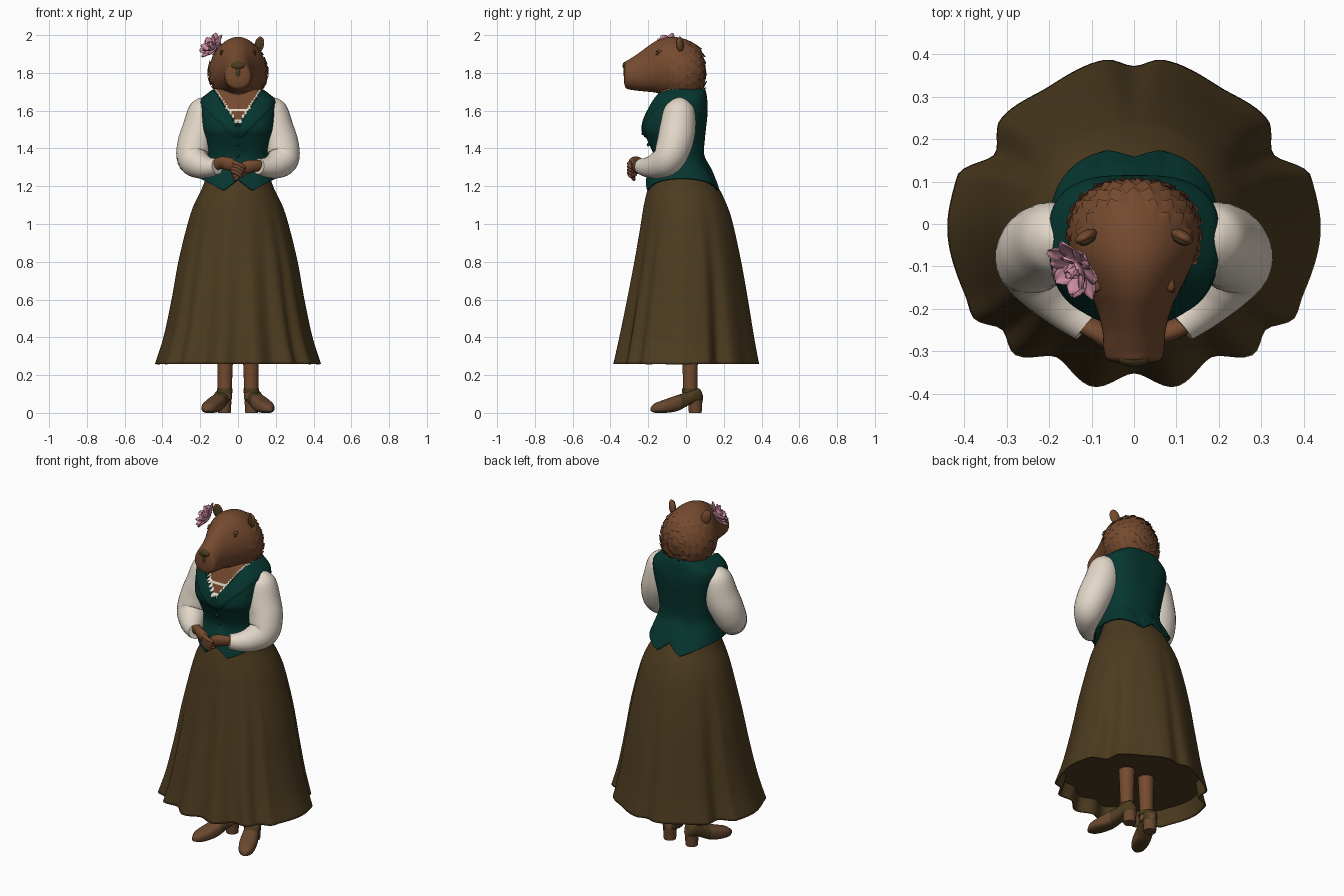
import bpy, bmesh, math, random
from mathutils import Vector, Matrix

if "Cube" in bpy.data.objects:
    bpy.data.objects.remove(bpy.data.objects["Cube"])

random.seed(4)


def material(name, rgb):
    m = bpy.data.materials.new(name)
    m.diffuse_color = (*rgb, 1)
    m.use_nodes = True
    m.node_tree.nodes["Principled BSDF"].inputs["Base Color"].default_value = m.diffuse_color
    return m


FUR = material("brown fur", (0.175, 0.068, 0.028))
GREEN = material("dark green cloth", (0.002, 0.037, 0.029))
OLIVE = material("olive cloth", (0.072, 0.044, 0.014))
CREAM = material("cream linen", (0.76, 0.68, 0.58))
PINK = material("pink petal", (0.62, 0.27, 0.36))
LEATHER = material("brown leather", (0.14, 0.064, 0.028))


def finish(bm, name, mats, angle=50):
    bmesh.ops.recalc_face_normals(bm, faces=bm.faces)
    me = bpy.data.meshes.new(name)
    bm.to_mesh(me)
    bm.free()
    ob = bpy.data.objects.new(name, me)
    bpy.context.collection.objects.link(ob)
    for m in mats:
        me.materials.append(m)
    bpy.ops.object.select_all(action='DESELECT')
    ob.select_set(True)
    bpy.context.view_layer.objects.active = ob
    bpy.ops.object.shade_smooth_by_angle(angle=math.radians(angle))
    return ob


def smooth(rows, n):
    """Catmull-Rom samples through rows of numbers, n per span."""
    out = []
    for i in range(len(rows) - 1):
        a, b, c, d = (rows[max(0, min(len(rows) - 1, k))] for k in (i - 1, i, i + 1, i + 2))
        for s in range(n):
            t = s / n
            out.append([0.5 * (2 * q + (r - p) * t + (2 * p - 5 * q + 4 * r - w) * t * t
                               + (3 * q - p - 3 * r + w) * t ** 3) for p, q, r, w in zip(a, b, c, d)])
    return out + [list(rows[-1])]


def loft(name, rings, mats, caps=True, rule=None, angle=50):
    bm = bmesh.new()
    vs = [[bm.verts.new(p) for p in r] for r in rings]
    n = len(rings[0])
    for a, b in zip(vs, vs[1:]):
        for i in range(n):
            f = bm.faces.new((a[i], a[(i + 1) % n], b[(i + 1) % n], b[i]))
            if rule:
                f.material_index = rule(f.calc_center_median())
    if caps:
        bm.faces.new(vs[0])
        bm.faces.new(vs[-1])
    return finish(bm, name, mats, angle)


def tube(name, pts, mat, n=20, steps=6, flat=1.0):
    """Sweep along points (x, y, z, radius)."""
    path = smooth(pts, steps)
    rings = []
    for i, p in enumerate(path):
        a, b = path[max(0, i - 1)], path[min(len(path) - 1, i + 1)]
        t = (Vector(b[:3]) - Vector(a[:3])).normalized()
        u = t.cross(Vector((0, 1, 0.3))).normalized()
        v = t.cross(u)
        rings.append([Vector(p[:3]) + p[3] * (u * math.cos(k * math.tau / n) + flat * v * math.sin(k * math.tau / n))
                      for k in range(n)])
    return loft(name, rings, [mat])


def ball(name, loc, size, mat, rot=None):
    bm = bmesh.new()
    bmesh.ops.create_uvsphere(bm, u_segments=20, v_segments=12, radius=1)
    m = Matrix.Translation(loc) @ (rot or Matrix()) @ Matrix.Diagonal((*size, 1))
    bmesh.ops.transform(bm, matrix=m, verts=bm.verts)
    return finish(bm, name, [mat])


def lookup(table, x, ease=True):
    for a, b in zip(table, table[1:]):
        if x <= b[0]:
            t = (x - a[0]) / (b[0] - a[0])
            t = t * t * (3 - 2 * t) if ease else t
            return a[1] + (b[1] - a[1]) * t
    return table[-1][1]


def sgnpow(v, e):
    return math.copysign(abs(v) ** e, v)


# skirt: oval top flowing into an irregular fluted hem (degrees from front, radius)
HEM = [(0, .352), (14.6, .396), (30, .363), (43, .417), (51, .398), (60, .439), (67, .432), (88, .44),
       (105, .432), (117, .367), (128, .40), (148, .381), (170, .393), (180, .372)]
# z, half width, front y, back y, fold strength
SKIRT = [(.26, .44, -.385, .385, 1), (.4, .395, -.355, .36, .8), (.6, .352, -.315, .328, .6),
         (.8, .316, -.277, .293, .4), (1.0, .267, -.242, .25, .15), (1.1, .234, -.224, .217, .05),
         (1.2, .186, -.198, .168, 0), (1.3, .155, -.155, .10, 0)]
rings = []
for z, w, yf, yb, k in smooth(SKIRT, 6):
    ring = []
    for i in range(160):
        th = i / 160 * math.tau
        px, py = .44 * math.sin(th), .385 * math.cos(th)
        h = lookup(HEM, math.degrees(abs(math.atan2(px, py))))
        f = 1 + (h / math.hypot(px, py) - 1) * k
        ring.append((w * math.sin(th) * f, (yf + yb) / 2 - (yb - yf) / 2 * math.cos(th) * f, z))
    rings.append(ring)
skirt = loft("skirt", rings, [OLIVE], caps=False)
mod = skirt.modifiers.new("thickness", 'SOLIDIFY')
mod.thickness = 0.008
mod.offset = -1
# lining that closes the skirt above the hem
loft("skirt_lining", [[(x * .975, y * .975, z + dz) for x, y, z in rings[4]] for dz in (0, .01)], [OLIVE])

# vest with the open neckline: z, half width, front y, back y
VEST = [(1.17, .20, -.213, .178), (1.24, .187, -.197, .147), (1.32, .172, -.172, .105), (1.38, .172, -.178, .095),
        (1.45, .184, -.208, .10), (1.5, .194, -.228, .105), (1.56, .2, -.217, .112), (1.62, .203, -.19, .115),
        (1.66, .196, -.17, .112), (1.69, .164, -.155, .108), (1.715, .125, -.135, .098), (1.72, .08, -.1, .07)]


def neck_gap(x, z):
    return abs(x) - max(0, z - 1.52) * .66 if z > 1.52 else 1


def vest_rule(p):
    g = neck_gap(p.x, p.z)
    if p.y > -.04 or g > 0:
        return 0
    return 1 if g > -.012 or 1.597 < p.z < 1.607 else 2


rings = []
for z, w, yf, yb in smooth(VEST, 10):
    ring = []
    boxy = max(0, min(1, (z - 1.45) / .15))
    for i in range(180):
        th = i / 180 * math.tau
        s, c = math.sin(th), math.cos(th)
        x = w * sgnpow(s, .8 - .15 * boxy)
        y = (yf + yb) / 2 - (yb - yf) / 2 * sgnpow(c, .85 - .07 * boxy)
        hem = lookup([(0, 1.235), (.075, 1.178), (.2, 1.24)], abs(x), False)
        zz = hem + (z - 1.17) * (1.4 - hem) / .23 if z < 1.4 else z
        if c < 0 and z < 1.3:         # pleat at the centre back of the peplum
            y -= .02 * max(0, 1 - abs(x) / .06) * (1.3 - z) / .13
        if c > 0.2 and z > 1.46:      # sunken neckline and raised lapels
            g = neck_gap(x, z)
            y += .012 if g < 0 else (-.008 if abs(x) < .02 + (z - 1.46) * 1.0 else 0)
        ring.append((x, y, zz))
    rings.append(ring)
vest = loft("vest", rings, [GREEN, CREAM, FUR], caps=False, rule=vest_rule)
mod = vest.modifiers.new("thickness", 'SOLIDIFY')
mod.thickness = 0.008
mod.offset = -1
for z, y in ((1.48, -.228), (1.42, -.2), (1.36, -.178), (1.3, -.182)):
    ball("vest_button", (0, y, z), (.009, .008, .009), GREEN)
tube("neck", [(0, -.02, 1.6, .09), (0, -.03, 1.68, .115), (0, -.03, 1.76, .12)], FUR, 28)

# head: y, half width, bottom z, top z
HEAD = smooth([(.098, .01, 1.78, 1.82), (.087, .085, 1.70, 1.90), (.05, .133, 1.665, 1.95), (0, .152, 1.66, 1.977),
               (-.06, .15, 1.665, 1.99), (-.11, .13, 1.68, 1.987), (-.16, .105, 1.695, 1.968),
               (-.2, .087, 1.70, 1.942), (-.25, .074, 1.705, 1.905), (-.3, .07, 1.712, 1.872),
               (-.32, .061, 1.722, 1.86), (-.328, .035, 1.75, 1.84)], 5)


def head_point(row, a):
    y, w, b, t = row
    return Vector((w * math.cos(a) * (1 - .14 * math.sin(a)), y, (b + t) / 2 + (t - b) / 2 * math.sin(a)))


loft("head", [[head_point(r, k * math.tau / 48) for k in range(48)] for r in HEAD], [FUR])

# broad, flat fur tufts lying on the cheeks and back of the head
bm = bmesh.new()
for j in (1, 3, 5, 8, 11, 14, 17, 20, 22):
    count = 8 + min(j, 10)
    for k in range(count):
        a = (k + .5 * (j % 2) + random.uniform(-.2, .2)) / count * math.tau
        p = head_point(HEAD[j], a)
        if p.y < -.03 and p.z > 1.83 or p.z > 1.95:
            continue
        n = (p - Vector((0, -.03, 1.82))).normalized()
        d = Vector((0, .4, -1))
        d = (d - n * d.dot(n)).normalized()
        s = n.cross(d)
        v = [bm.verts.new(q) for q in (p - s * .027 - n * .006, p + s * .027 - n * .006,
                                       p + n * .003 - d * .03, p + d * .02 + n * .008)]
        for f in ((0, 1, 2), (0, 2, 3), (2, 1, 3), (1, 0, 3)):
            bm.faces.new([v[q] for q in f])
finish(bm, "fur_tufts", [FUR], 75)

# nose and mouth line
ball("nose", (0, -.318, 1.838), (.038, .018, .022), OLIVE)
ball("nose_ridge", (0, -.325, 1.805), (.012, .007, .03), OLIVE)

for s in (-1, 1):
    # eyes, brows and ears
    ball("eye", (s * .088, -.15, 1.9), (.007, .014, .006), OLIVE, Matrix.Rotation(s * .4, 4, 'Z'))
    ball("brow", (s * .080, -.135, 1.914), (.013, .026, .008), FUR, Matrix.Rotation(s * .4, 4, 'Z'))
    tilt = Matrix.Rotation(s * -.5, 4, 'Z') @ Matrix.Rotation(s * .25, 4, 'Y')
    ball("ear", (s * .113, -.03, 1.95), (.027, .015, .043), FUR, tilt)
    ball("inner_ear", Vector((s * .113, -.03, 1.95)) + tilt @ Vector((0, -.01, .003)), (.02, .009, .034), OLIVE, tilt)

    # sleeve
    tube("sleeve", [(s * x, y, z, r) for x, y, z, r in (
        (.158, -.03, 1.665, .01), (.17, -.032, 1.64, .055), (.18, -.035, 1.60, .083), (.2, -.045, 1.5, .096),
        (.228, -.062, 1.42, .094), (.238, -.095, 1.345, .085), (.2, -.15, 1.31, .07), (.155, -.2, 1.3, .054),
        (.11, -.24, 1.305, .042))], CREAM, 28)

    # clasped hands
    lift = .016 if s < 0 else 0
    front = -.012 if s < 0 else .006
    tube("hand", [(s * .125, -.232, 1.308, .03), (s * .09, -.25, 1.308 + lift, .033),
                  (s * .05, -.265 + front, 1.302 + lift, .036), (s * .015, -.268 + front, 1.29 + lift, .028),
                  (s * .005, -.268 + front, 1.285 + lift, .008)], FUR, 16, 5, .7)
    for i in range(4):
        z = 1.312 + lift - i * .016
        tube("finger", [(s * .035, -.275 + front, z, .011), (s * .005, -.288 + front, z - .008, .012),
                        (-s * (.03 - i * .006), -.283 + front, z - .025, .010),
                        (-s * (.04 - i * .006), -.278 + front, z - .034, .003)], FUR, 10, 4)

    # leg
    tube("leg", [(s * .07, .022, .07, .037), (s * .069, .022, .2, .039), (s * .068, .02, .36, .045)], FUR, 20, 4)

    # shoe: distance from heel, half width, bottom z, top z
    turn = Matrix.Translation((s * .058, .083, 0)) @ Matrix.Rotation(s * .4, 4, 'Z')
    SHOE = smooth([(0, .018, .06, .10), (.02, .037, .056, .13), (.06, .043, .05, .125), (.1, .043, .03, .105),
                   (.15, .047, .008, .09), (.21, .047, 0, .07), (.262, .036, 0, .052), (.29, .01, .008, .03)], 4)
    rings = [[turn @ Vector((w * sgnpow(math.cos(a), .7), -d, (b + t) / 2 + (t - b) / 2 * sgnpow(math.sin(a), .8)))
              for a in (k * math.tau / 28 for k in range(28))] for d, w, b, t in SHOE]
    inv = turn.inverted()
    loft("shoe", rings, [LEATHER, OLIVE],
         rule=lambda p: 1 if -(inv @ p).y < .14 or p.z < .012 else 0)
    bm = bmesh.new()
    bmesh.ops.create_cone(bm, cap_ends=True, segments=20, radius1=.034, radius2=.038, depth=.065,
                          matrix=turn @ Matrix.Translation((0, -.037, .0325)))
    finish(bm, "shoe_heel", [LEATHER], 40)
    tube("ankle_strap", [(s * .07, .02, .105, .042), (s * .07, .02, .13, .042)], OLIVE, 24, 2)

# flower beside the ear: three layers of broad curled petals
axis = Vector((-.6, -.45, .55)).normalized()
place = Matrix.Translation((-.124, -.096, 1.93)) @ axis.to_track_quat('Z', 'Y').to_matrix().to_4x4()
bm = bmesh.new()
for count, length, width, tilt, off in ((7, .084, .03, .2, 0), (6, .072, .025, .6, .4), (4, .05, .018, 1.05, .2)):
    for i in range(count):
        rot = place @ Matrix.Rotation(i * math.tau / count + off, 4, 'Z') @ Matrix.Rotation(-tilt, 4, 'Y')
        grid = []
        for j in range(7):
            t = j / 6
            w = width * (math.sin(math.pi * (.08 + .88 * t ** 1.2)) + .03)
            grid.append([bm.verts.new(rot @ Vector((length * t, q * w, .012 * t * t + .006 * q * q)))
                         for q in (-1, -.5, 0, .5, 1)])
        for a, b in zip(grid, grid[1:]):
            for q in range(4):
                bm.faces.new((a[q], a[q + 1], b[q + 1], b[q]))
flower = finish(bm, "flower", [PINK])
mod = flower.modifiers.new("thickness", 'SOLIDIFY')
mod.thickness = 0.003
ball("flower_centre", place @ Vector((0, 0, .01)), (.01, .01, .01), PINK)
